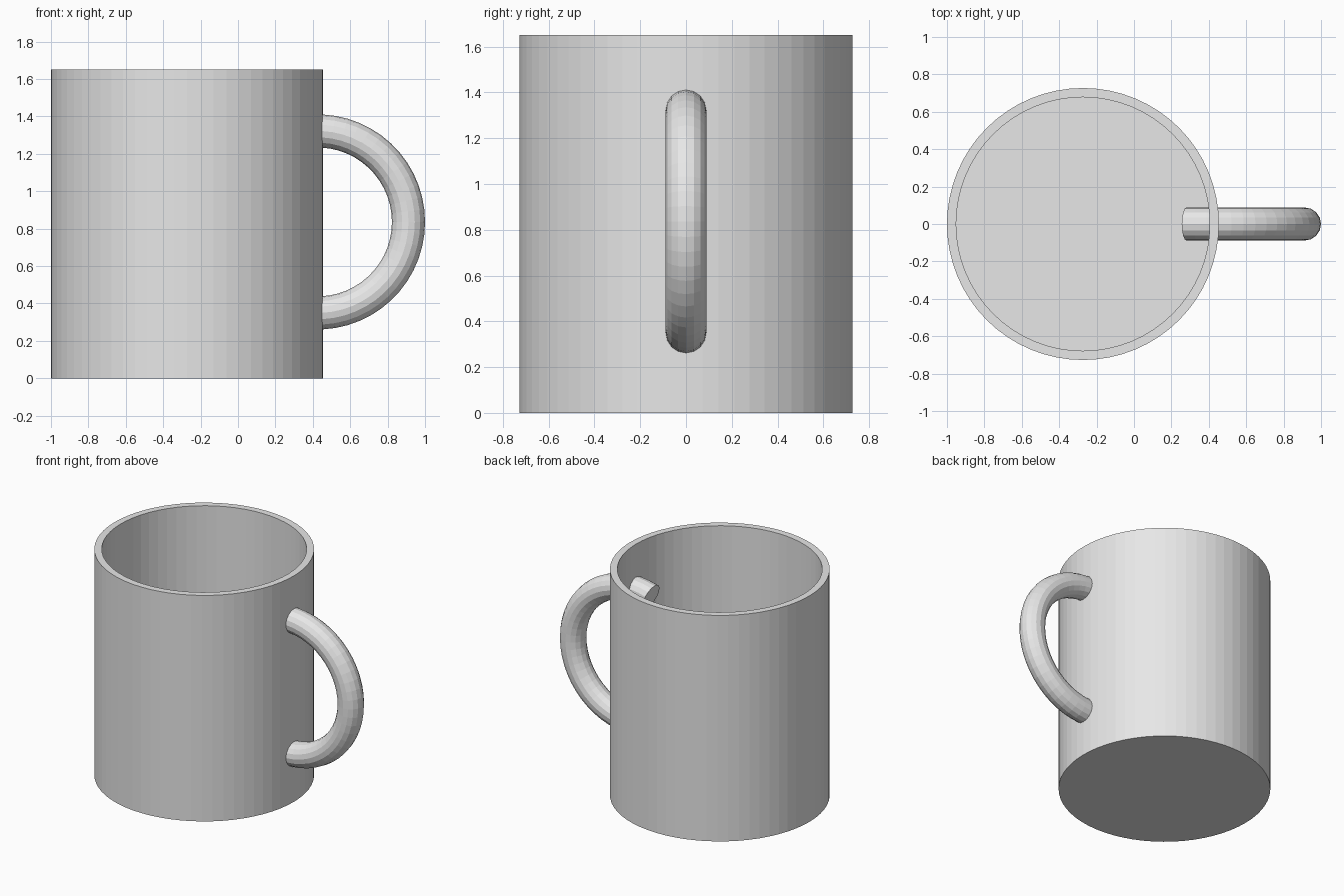
import bpy, bmesh, math

if "Cube" in bpy.data.objects:
    bpy.data.objects.remove(bpy.data.objects["Cube"])

CUP_X, CUP_R, CUP_H = -0.273, 0.727, 1.65
WALL, FLOOR = 0.049, 0.06
ARC_X, ARC_Z, ARC_R, TUBE_R = 0.425, 0.836, 0.4865, 0.0885
OVERRUN = 0.3   # angle by which each handle end runs into the cup

grey = bpy.data.materials.new("light_grey")
grey.diffuse_color = (0.8, 0.8, 0.8, 1)
grey.use_nodes = True
grey.node_tree.nodes["Principled BSDF"].inputs["Base Color"].default_value = grey.diffuse_color


def skin_rings(name, rings):
    """Join closed rings of points in order and cap both ends."""
    bm = bmesh.new()
    loops = [[bm.verts.new(p) for p in ring] for ring in rings]
    n = len(loops[0])
    for a, b in zip(loops, loops[1:]):
        for i in range(n):
            j = (i + 1) % n
            bm.faces.new((a[i], a[j], b[j], b[i]))
    bm.faces.new(loops[0][::-1])
    bm.faces.new(loops[-1])
    bmesh.ops.recalc_face_normals(bm, faces=bm.faces)
    mesh = bpy.data.meshes.new(name)
    bm.to_mesh(mesh)
    bm.free()
    mesh.materials.append(grey)
    obj = bpy.data.objects.new(name, mesh)
    bpy.context.collection.objects.link(obj)
    return obj


# Cup body: outer wall, rim, inner wall and floor
def cup_ring(r, z, n=64):
    return [(CUP_X + r * math.cos(math.tau * i / n),
             r * math.sin(math.tau * i / n), z) for i in range(n)]


profile = [(CUP_R, 0), (CUP_R, CUP_H), (CUP_R - WALL, CUP_H), (CUP_R - WALL, FLOOR)]
skin_rings("cup_body", [cup_ring(r, z) for r, z in profile])


# Handle: round tube along an arc, with flat ends inside the cup
def handle_ring(a, n=16):
    ring = []
    for i in range(n):
        t = math.tau * i / n
        r = ARC_R + TUBE_R * math.cos(t)
        ring.append((ARC_X + r * math.cos(a), TUBE_R * math.sin(t),
                     ARC_Z + r * math.sin(a)))
    return ring


STEPS = 32
end = math.pi / 2 + OVERRUN
skin_rings("handle", [handle_ring(-end + 2 * end * k / STEPS) for k in range(STEPS + 1)])
